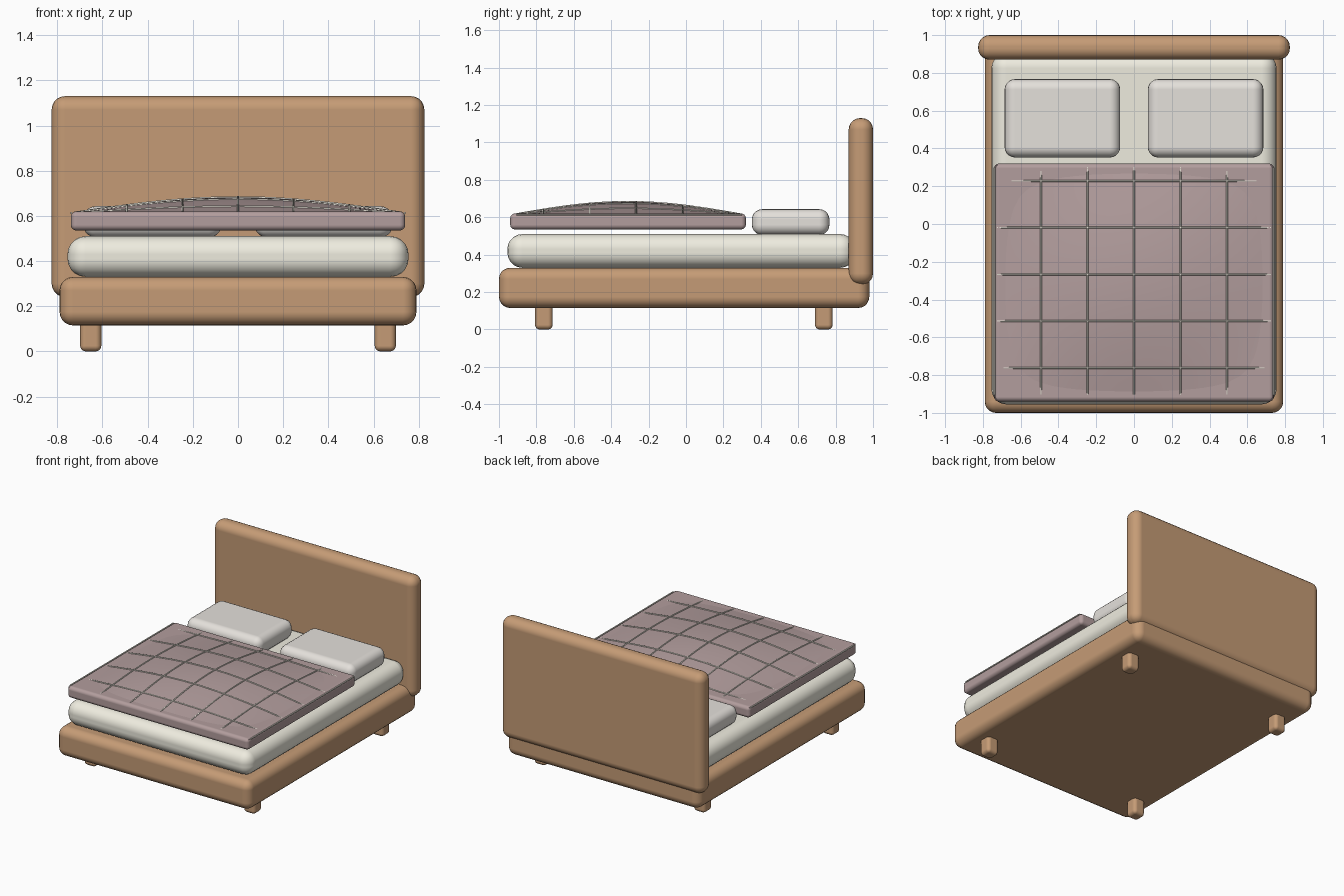
import bpy, bmesh, math

if "Cube" in bpy.data.objects:
    bpy.data.objects.remove(bpy.data.objects["Cube"])


def mat(name, rgb):
    m = bpy.data.materials.new(name)
    m.diffuse_color = (*rgb, 1)
    m.use_nodes = True
    m.node_tree.nodes["Principled BSDF"].inputs["Base Color"].default_value = m.diffuse_color
    return m


WOOD = mat("wood", (0.56, 0.33, 0.18))
CREAM = mat("mattress_fabric", (0.86, 0.84, 0.74))
WHITE = mat("pillow_fabric", (0.78, 0.75, 0.71))
MAUVE = mat("duvet_fabric", (0.45, 0.34, 0.34))
THREAD = mat("stitching", (0.75, 0.72, 0.64))


def finish(name, bm, material):
    me = bpy.data.meshes.new(name)
    bm.to_mesh(me)
    bm.free()
    for p in me.polygons:
        p.use_smooth = True
    me.materials.append(material)
    ob = bpy.data.objects.new(name, me)
    bpy.context.collection.objects.link(ob)
    return ob


def rounded_box(name, x, y, z, radius, material, segments=5):
    """Box between (min, max) pairs with rounded edges."""
    bm = bmesh.new()
    bmesh.ops.create_cube(bm, size=1)
    for v in bm.verts:
        for i, (lo, hi) in enumerate((x, y, z)):
            v.co[i] = hi if v.co[i] > 0 else lo
    ob = finish(name, bm, material)
    b = ob.modifiers.new("round", "BEVEL")
    b.width, b.segments, b.limit_method = radius, segments, "NONE"
    b.harden_normals = True
    return ob


# Wooden frame, headboard and feet
rounded_box("bed_frame", (-0.79, 0.79), (-1, 0.98), (0.115, 0.33), 0.06, WOOD)
rounded_box("headboard", (-0.825, 0.825), (0.87, 1), (0.24, 1.13), 0.06, WOOD)
for sx, side in ((-1, "left"), (1, "right")):
    for cy, end in ((-0.76, "front"), (0.737, "back")):
        cx = sx * 0.652
        rounded_box(f"{end}_{side}_leg", (cx - 0.047, cx + 0.047),
                    (cy - 0.047, cy + 0.047), (0, 0.16), 0.025, WOOD, 4)

# Mattress and pillows
rounded_box("mattress", (-0.755, 0.755), (-0.955, 0.905), (0.33, 0.51), 0.08, CREAM)
for sx, side in ((-1, "left"), (1, "right")):
    cx = sx * 0.379
    rounded_box(f"{side}_pillow", (cx - 0.306, cx + 0.306),
                (0.352, 0.767), (0.505, 0.643), 0.055, WHITE)

# Duvet slab with a gently puffed quilted top
rounded_box("duvet", (-0.74, 0.74), (-0.94, 0.32), (0.535, 0.62), 0.025, MAUVE, 4)
CY, HX, HY = -0.31, 0.735, 0.622


def puff(x, y):
    u, v = min(1, abs(x) / HX), min(1, abs(y - CY) / HY)
    return 0.612 + 0.07 * math.cos(u * math.pi / 2) * math.cos(v * math.pi / 2)


bm = bmesh.new()
bmesh.ops.create_grid(bm, x_segments=32, y_segments=28, size=1)
for v in bm.verts:
    x, y = v.co.x * HX, CY + v.co.y * HY
    v.co = (x, y, puff(x, y))
top = finish("duvet_puffed_top", bm, MAUVE)

# Stitch lines following the puffed surface
cu = bpy.data.curves.new("duvet_stitching", "CURVE")
cu.dimensions, cu.bevel_depth, cu.bevel_resolution = "3D", 0.005, 1
cu.use_fill_caps = True


def stitch(a, b, n=24):
    sp = cu.splines.new("POLY")
    sp.points.add(n)
    for i, p in enumerate(sp.points):
        t = i / n
        x, y = a[0] + (b[0] - a[0]) * t, a[1] + (b[1] - a[1]) * t
        p.co = (x, y, puff(x, y) + 0.001, 1)


for i in range(-3, 4):
    stitch((i * 0.246, 0.3), (i * 0.246, -0.905))
for i in range(5):
    y = 0.228 - i * 0.2475
    stitch((-0.725, y), (0.725, y))
cu.materials.append(THREAD)
bpy.context.collection.objects.link(bpy.data.objects.new("duvet_stitching", cu))
